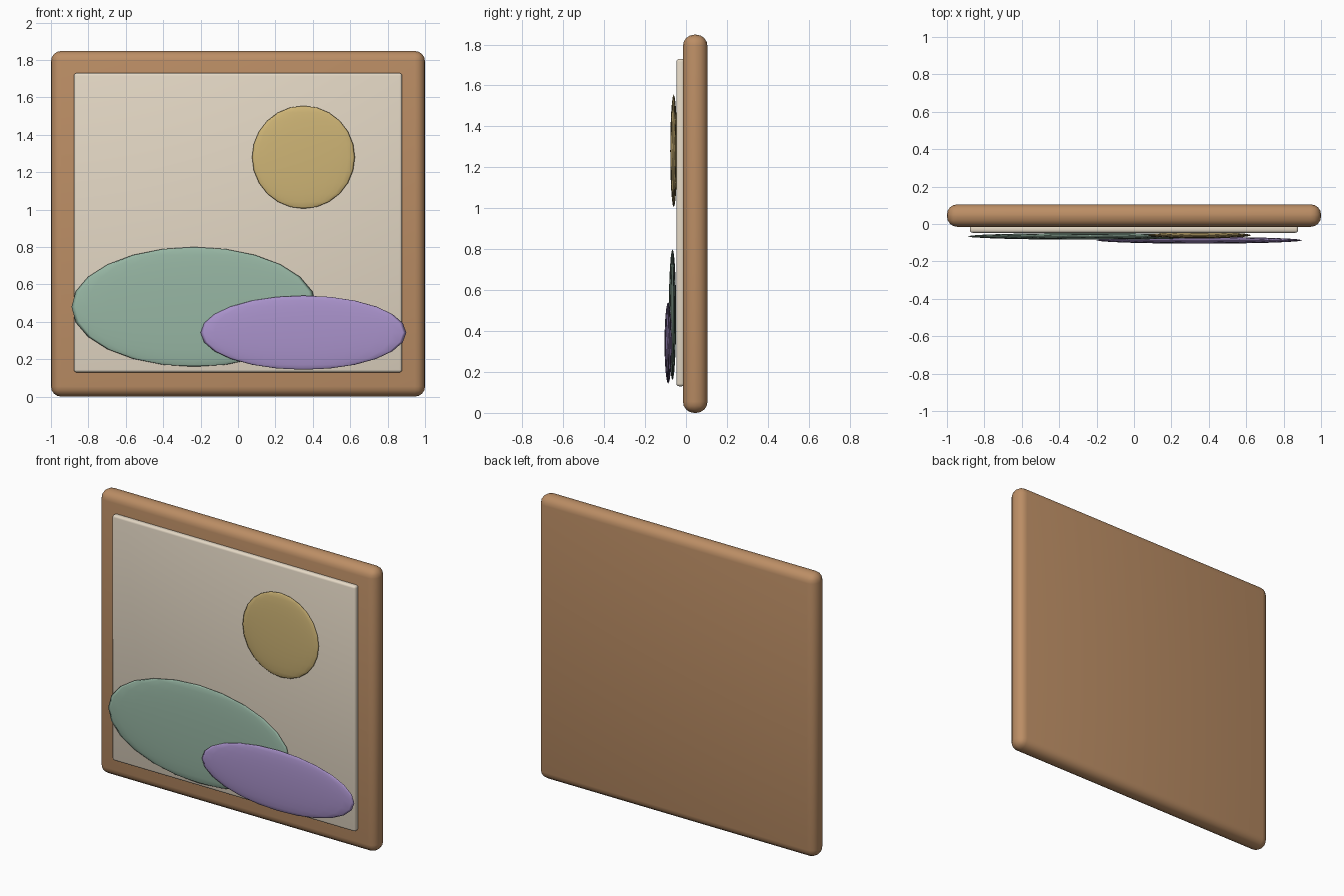
import bpy

if "Cube" in bpy.data.objects:
    bpy.data.objects.remove(bpy.data.objects["Cube"])


def paint(obj, name, color):
    mat = bpy.data.materials.new(name)
    mat.diffuse_color = (*color, 1)
    mat.use_nodes = True
    mat.node_tree.nodes["Principled BSDF"].inputs["Base Color"].default_value = mat.diffuse_color
    obj.data.materials.append(mat)


def slab(name, center, size, radius, segments, color):
    """Box with rounded edges."""
    bpy.ops.mesh.primitive_cube_add(size=1, location=center)
    obj = bpy.context.object
    obj.name = name
    obj.scale = size
    bpy.ops.object.transform_apply(location=False, rotation=False, scale=True)
    bevel = obj.modifiers.new("rounded_edges", "BEVEL")
    bevel.width = radius
    bevel.segments = segments
    bpy.ops.object.modifier_apply(modifier=bevel.name)
    bpy.ops.object.shade_smooth_by_angle()
    paint(obj, name + "_color", color)


def disc(name, center, radii, color):
    """Flattened sphere lying against the panel."""
    bpy.ops.mesh.primitive_uv_sphere_add(segments=24, ring_count=12, radius=1, location=center)
    obj = bpy.context.object
    obj.name = name
    obj.scale = radii
    bpy.ops.object.transform_apply(location=False, rotation=False, scale=True)
    bpy.ops.object.shade_smooth()
    paint(obj, name + "_color", color)


# Wooden backing frame and raised canvas
slab("frame", (0, 0.045, 0.924), (2.0, 0.12, 1.848), 0.055, 4, (0.50, 0.27, 0.13))
slab("canvas", (0, -0.027, 0.93), (1.755, 0.04, 1.6), 0.014, 3, (0.78, 0.69, 0.56))

# Landscape shapes
disc("sun", (0.35, -0.06, 1.28), (0.275, 0.017, 0.275), (0.62, 0.46, 0.18))
disc("green_hill", (-0.235, -0.066, 0.48), (0.655, 0.018, 0.32), (0.31, 0.47, 0.37))
disc("purple_hill", (0.35, -0.087, 0.342), (0.55, 0.018, 0.198), (0.40, 0.29, 0.60))
